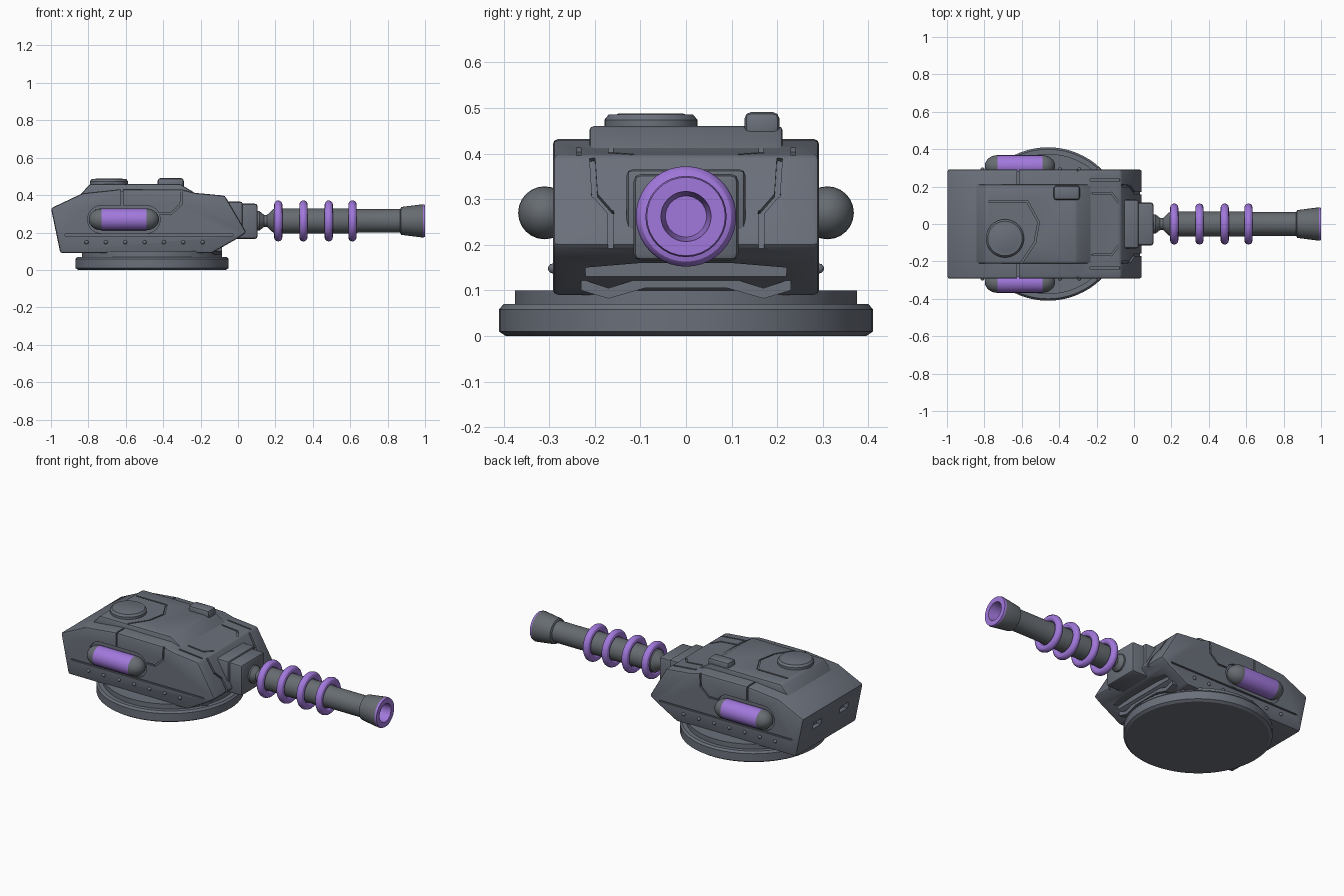
import bpy, bmesh, math
from mathutils import Vector, Matrix

if "Cube" in bpy.data.objects:
    bpy.data.objects.remove(bpy.data.objects["Cube"])


def material(name, rgb):
    m = bpy.data.materials.new(name)
    m.diffuse_color = (*rgb, 1)
    m.use_nodes = True
    m.node_tree.nodes["Principled BSDF"].inputs["Base Color"].default_value = m.diffuse_color
    return m


ARMOUR = material("armour_grey", (0.145, 0.16, 0.195))
GUN = material("gunmetal", (0.135, 0.15, 0.165))
PURPLE = material("energy_purple", (0.36, 0.19, 0.72))


def make(name, bm, *mats):
    bmesh.ops.remove_doubles(bm, verts=bm.verts, dist=1e-5)
    bmesh.ops.recalc_face_normals(bm, faces=bm.faces)
    me = bpy.data.meshes.new(name)
    bm.to_mesh(me)
    bm.free()
    ob = bpy.data.objects.new(name, me)
    bpy.context.collection.objects.link(ob)
    for m in mats:
        me.materials.append(m)
    return ob


def lathe(name, pts, centre, axis, mats, sides=32, closed=False, rule=None):
    """Spin (along, radius) points around the x or z axis."""
    bm = bmesh.new()
    rings = []
    for a, r in pts:
        ring = []
        for i in range(sides):
            t = 2 * math.pi * i / sides
            c, s = r * math.cos(t), r * math.sin(t)
            ring.append(bm.verts.new(Vector((a, c, s) if axis == "x" else (c, s, a)) + Vector(centre)))
        rings.append(ring)
    n = len(rings)
    for k in range(n if closed else n - 1):
        p, q = rings[k], rings[(k + 1) % n]
        for i in range(sides):
            j = (i + 1) % sides
            f = bm.faces.new((p[i], p[j], q[j], q[i]))
            f.material_index = rule(k) if rule else 0
    if not closed:
        for ring, k in ((rings[0], 0), (rings[-1], n - 2)):
            f = bm.faces.new(ring)
            f.material_index = rule(k) if rule else 0
    return make(name, bm, *mats)


def prism(name, pts, axis, lo, hi, mats=(ARMOUR,), bevel=0.0):
    """Extrude a flat outline along y (xz outline), x (yz) or z (xy)."""
    put = {"y": lambda a, b, h: (a, h, b), "x": lambda a, b, h: (h, a, b), "z": lambda a, b, h: (a, b, h)}[axis]
    bm = bmesh.new()
    f = bm.faces.new([bm.verts.new(put(a, b, lo)) for a, b in pts])
    g = bmesh.ops.extrude_face_region(bm, geom=[f])
    shift = Vector(put(0, 0, hi - lo))
    bmesh.ops.translate(bm, vec=shift, verts=[v for v in g["geom"] if isinstance(v, bmesh.types.BMVert)])
    ob = make(name, bm, *mats)
    if bevel:
        m = ob.modifiers.new("bevel", "BEVEL")
        m.width, m.segments, m.limit_method, m.angle_limit = bevel, 2, "ANGLE", math.radians(25)
    return ob


def rect(x0, x1, y0, y1):
    return [(x0, y0), (x1, y0), (x1, y1), (x0, y1)]


def groove(points, normal, w=0.009, d=0.009):
    """Cutter made of bars that follow a line lying on a surface."""
    bm = bmesh.new()
    for p, q in zip(points, points[1:]):
        p, q, n = Vector(p), Vector(q), Vector(normal)
        t = (q - p).normalized()
        s = n.cross(t).normalized()
        n = t.cross(s)
        rot = Matrix((t, s, n)).transposed().to_4x4()
        scale = Matrix.Diagonal(((q - p).length + w, w, 2 * d, 1))
        bmesh.ops.create_cube(bm, size=1, matrix=Matrix.Translation((p + q) / 2) @ rot @ scale)
    me = bpy.data.meshes.new("cutter")
    bm.to_mesh(me)
    bm.free()
    ob = bpy.data.objects.new("cutter", me)
    bpy.context.collection.objects.link(ob)
    return ob


def carve(ob, cutters):
    for c in cutters:
        m = ob.modifiers.new("cut", "BOOLEAN")
        m.operation, m.solver, m.use_self, m.object = "DIFFERENCE", "EXACT", True, c
    bake(ob)
    for c in cutters:
        bpy.data.objects.remove(c)


def bake(ob):
    bpy.context.view_layer.update()
    me = bpy.data.meshes.new_from_object(ob.evaluated_get(bpy.context.evaluated_depsgraph_get()))
    ob.modifiers.clear()
    ob.data = me


# Hull and raised deck
TOP = [(-1, .33), (-.83, .41), (-.62, .432), (-.3, .43), (-.23, .412), (-.07, .397)]
hull = prism("hull", TOP + [(.045, .2), (0, .17), (-.14, .09), (-.95, .09)], "y", -.292, .292, bevel=.012)
deck = prism("deck", [(-.86, .385), (-.79, .46), (-.31, .46), (-.22, .405), (-.22, .385)], "y", -.212, .212, bevel=.012)


def top_z(x):
    for (a, za), (b, zb) in zip(TOP, TOP[1:]):
        if a <= x <= b:
            return za + (zb - za) * (x - a) / (b - a)
    return .397


def slope_x(z):
    return -.07 + (.397 - z) / .197 * .115


# Panel lines, pod recesses, rear vents and chin recess
cuts = []
for s in (-1, 1):
    for line in ([(-.62, .43), (-.62, .34)],
                 [(-.3, .43), (-.305, .35), (-.36, .3), (-.42, .3)],
                 [(-.92, .187), (-.03, .187)]):
        cuts.append(groove([(x, s * .292, z) for x, z in line], (0, s, 0)))
    for line in ([(-.62, .2), (-.62, .292)],
                 [(-.23, .235), (-.08, .235)],
                 [(-.23, .165), (-.12, .165), (-.085, .12)]):
        cuts.append(groove([(x, s * y, top_z(x)) for x, y in line], (0, 0, 1)))
    cuts.append(groove([(slope_x(z), s * y, z) for y, z in ((.205, .385), (.2, .31), (.165, .27), (.165, .2))],
                       (.86, 0, .5), .012, .014))
    arc = [(-.49 + .075 * math.sin(t), .27 + .075 * math.cos(t)) for t in [math.pi * i / 8 for i in range(9)]]
    stadium = arc + [(-1.22 - x, .54 - z) for x, z in arc]
    cuts.append(prism("cutter", stadium, "y", *sorted((s * .28, s * .33))))
    cuts.append(prism("cutter", rect(s * .13 - .04, s * .13 + .04, .22, .26), "x", -1.05, -.95))
cuts.append(prism("cutter", [(-.22, .1), (-.22, .15), (-.1, .16), (.1, .16), (.22, .15), (.22, .1),
                             (.1, .115), (-.1, .115)], "x", -.07, .1))
carve(hull, cuts)
carve(deck, [groove([(x, y, .46) for x, y in ((-.77, .12), (-.57, .12), (-.51, .01), (-.53, -.1), (-.6, -.205))],
                    (0, 0, 1))])

# Chin lip
prism("chin_lip", [(-.23, .1), (-.17, .082), (-.09, .105), (.09, .105), (.17, .082), (.23, .1), (.23, .125),
                   (.17, .105), (.09, .13), (-.09, .13), (-.17, .105), (-.23, .125)], "x", -.14, -.085)

# Turntable
lathe("turntable", [(0, .395), (.01, .41), (.058, .41), (.07, .4), (.07, .375), (.1, .375)],
      (-.46, 0, 0), "z", (ARMOUR,), 64)

# Roof hatch and sight box
lathe("hatch", [(.45, .102), (.474, .102), (.486, .092), (.486, .075), (.488, .07)],
      (-.69, -.077, 0), "z", (ARMOUR,), 32)
prism("sight_box", rect(-.43, -.29, .128, .205), "z", .43, .491, bevel=.015)

# Gun mount with collar plate
prism("gun_mount", rect(-.1, .105, -.115, .115), "z", .165, .355, bevel=.016)
prism("mount_collar", rect(-.1, .025, -.13, .13), "z", .19, .365, bevel=.012)

# Barrel, muzzle and energy rings
AXIS = (0, 0, .262)
lathe("barrel", [(.08, .052), (.115, .052), (.14, .032), (.155, .032), (.185, .06), (.195, .067),
                 (.62, .067), (.64, .063), (.89, .063)], AXIS, "x", (GUN,))
lathe("muzzle", [(.865, .06), (.872, .074), (.885, .076), (.988, .089), (1, .086), (1, .055), (.9, .045)],
      AXIS, "x", (GUN, PURPLE), rule=lambda k: int(k > 2))
for i, x in enumerate((.215, .35, .485, .612)):
    circle = [(x + .022 * math.cos(t), .088 + .022 * math.sin(t)) for t in [math.pi * j / 6 for j in range(12)]]
    lathe(f"energy_ring_{i + 1}", circle, AXIS, "x", (PURPLE,), 40, closed=True)

# Side energy pods and rivets
for s, side in ((-1, "right"), (1, "left")):
    cap = [(.12 + .068 * math.sin(t), .058 * math.cos(t)) for t in [math.pi / 2 * i / 7 for i in range(8)]]
    pts = [(-a, r) for a, r in reversed(cap)] + cap
    lathe(f"energy_pod_{side}", pts, (-.61, s * .31, .27), "x", (GUN, PURPLE), 24, rule=lambda k: int(k == 7))
    bm = bmesh.new()
    for i in range(7):
        bmesh.ops.create_icosphere(bm, subdivisions=2, radius=.011,
                                   matrix=Matrix.Translation((-.81 + .1035 * i, s * .292, .148)))
    make(f"rivets_{side}", bm, ARMOUR)

# Finish: apply bevels, smooth with sharp edges kept
for ob in list(bpy.context.scene.objects):
    if ob.modifiers:
        bake(ob)
    ob.select_set(True)
    bpy.context.view_layer.objects.active = ob
bpy.ops.object.shade_smooth_by_angle(angle=math.radians(30))
